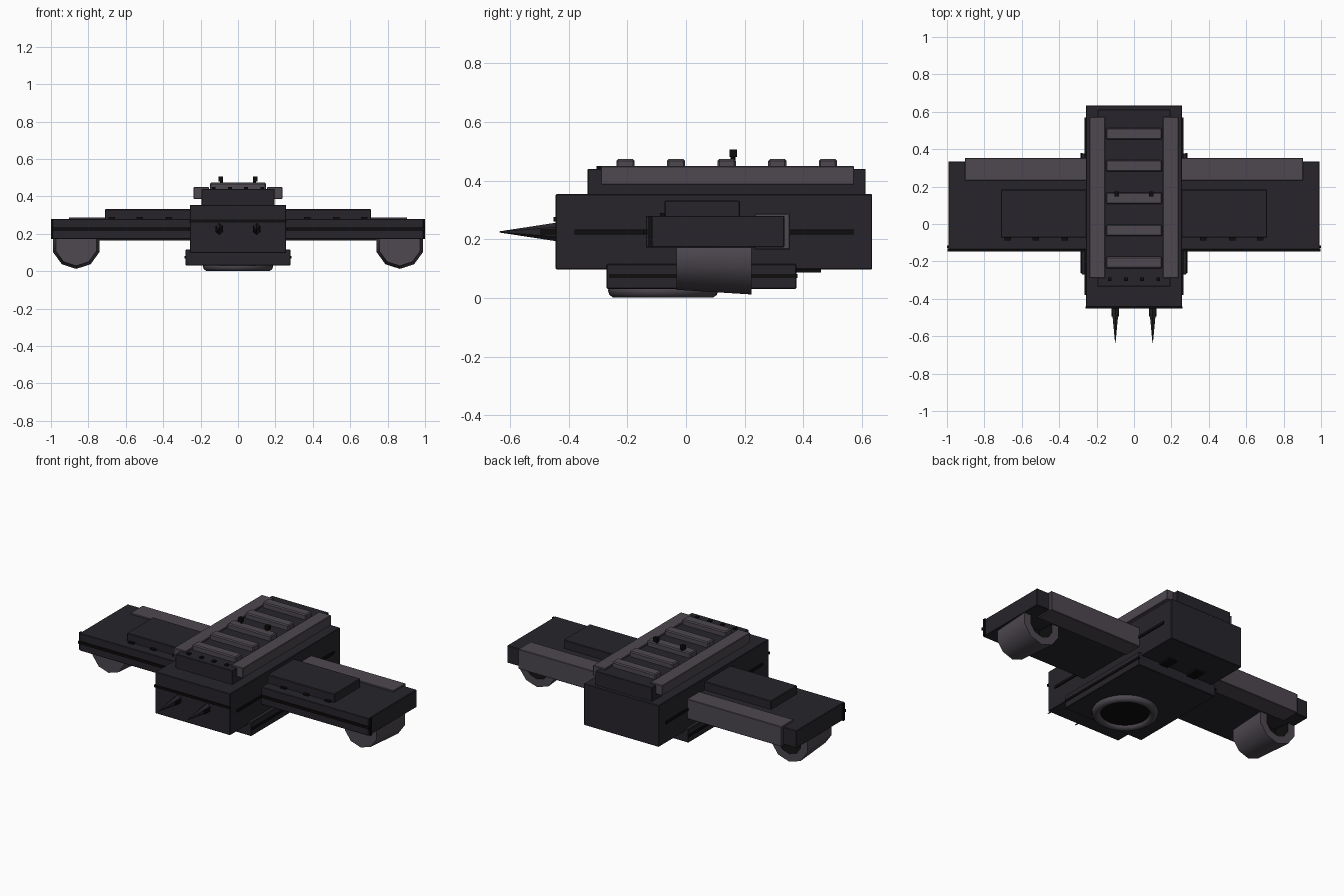
import bpy, math

if "Cube" in bpy.data.objects:
    bpy.data.objects.remove(bpy.data.objects["Cube"])

def material(name, r, g, b):
    m = bpy.data.materials.new(name)
    m.diffuse_color = (r, g, b, 1)
    m.use_nodes = True
    m.node_tree.nodes["Principled BSDF"].inputs["Base Color"].default_value = m.diffuse_color
    return m

HULL = material("dark_hull", 0.02, 0.018, 0.023)
PLATE = material("grey_plate", 0.075, 0.065, 0.08)
BLACK = material("black_trim", 0.004, 0.004, 0.004)

def finish(ob, name, mat, angle=None):
    ob.name = name
    ob.data.materials.append(mat)
    if angle:
        bpy.ops.object.shade_smooth_by_angle(angle=math.radians(angle))
    return ob

def box(name, x, y, z, mat, bevel=0.0):
    """Box from (min, max) ranges on each axis."""
    r = (x, y, z)
    bpy.ops.mesh.primitive_cube_add(size=1, location=[(a + b) / 2 for a, b in r])
    ob = bpy.context.object
    ob.scale = [b - a for a, b in r]
    bpy.ops.object.transform_apply(location=False, rotation=False, scale=True)
    if bevel:
        m = ob.modifiers.new("bevel", 'BEVEL')
        m.width, m.segments = bevel, 1
    return finish(ob, name, mat)

def pair(name, x, y, z, mat, bevel=0.0):
    box(name + "_right", x, y, z, mat, bevel)
    box(name + "_left", (-x[1], -x[0]), y, z, mat, bevel)

# Central hull, belly and upper deck
box("main_hull", (-0.257, 0.257), (-0.444, 0.634), (0.097, 0.354), HULL, 0.003)
box("belly_block", (-0.28, 0.28), (-0.27, 0.376), (0.031, 0.115), HULL, 0.003)
box("upper_deck", (-0.195, 0.195), (-0.335, 0.612), (0.35, 0.44), HULL, 0.003)

# Seam strips
box("nose_seam", (-0.26, 0.26), (-0.451, -0.44), (0.261, 0.275), BLACK)
pair("hull_seam", (0.25, 0.264), (-0.38, 0.57), (0.217, 0.233), BLACK)
pair("belly_seam", (0.275, 0.285), (-0.262, 0.38), (0.068, 0.082), BLACK)
pair("tail_hatch", (0.07, 0.13), (0.376, 0.46), (0.086, 0.1), BLACK)

# Deck rails and cross ribs
pair("deck_rail", (0.155, 0.238), (-0.29, 0.573), (0.386, 0.449), PLATE, 0.003)
for i in range(5):
    y = -0.206 + i * 0.1723
    box(f"deck_rib_{i}", (-0.15, 0.15), (y - 0.031, y + 0.031), (0.43, 0.473), PLATE, 0.006)
for i, x in enumerate((-0.13, -0.043, 0.043, 0.13)):
    box(f"deck_lamp_{i}", (x - 0.01, x + 0.01), (-0.305, -0.285), (0.434, 0.449), BLACK)

# Small deck posts with heads
for s in (-1, 1):
    box("post_head", (s * 0.092 - 0.013, s * 0.092 + 0.013), (0.148, 0.173), (0.48, 0.505), BLACK)
    bpy.ops.mesh.primitive_cylinder_add(vertices=8, radius=0.008, depth=0.07,
                                        location=(s * 0.085, 0.16, 0.463), rotation=(0, s * 0.2, 0))
    finish(bpy.context.object, "post_stem", BLACK)

# Wings with panel, rear flap, edge trim and lamps
pair("wing", (0.25, 0.992), (-0.137, 0.335), (0.172, 0.28), HULL, 0.003)
pair("wing_panel", (0.2, 0.712), (-0.073, 0.184), (0.275, 0.332), HULL, 0.004)
pair("wing_flap", (0.24, 0.903), (0.233, 0.354), (0.165, 0.288), PLATE, 0.003)
pair("leading_edge_trim", (0.25, 0.997), (-0.146, -0.13), (0.218, 0.233), BLACK)
pair("wingtip_trim", (0.985, 1.0), (-0.128, -0.114), (0.172, 0.28), BLACK)
for i, x in enumerate((0.37, 0.525, 0.675)):
    pair(f"wing_lamp_{i}", (x - 0.018, x + 0.018), (-0.089, -0.071), (0.275, 0.289), BLACK)

# Ten-sided engine pods under the wingtips, hollow at the back
for s in (-1, 1):
    rings = [(0.0, -0.033), (0.115, -0.033), (0.131, 0.223), (0.082, 0.223), (0.075, 0.12)]
    verts, faces, n = [], [], 10
    for r, y in rings[1:]:
        for k in range(n):
            a = -math.pi / 2 + 2 * math.pi * k / n
            verts.append((s * 0.865 + r * math.cos(a), y, 0.143 + r * math.sin(a)))
    faces.append(list(range(n)))
    for j in range(3):
        for k in range(n):
            k2 = (k + 1) % n
            faces.append((j * n + k, (j + 1) * n + k, (j + 1) * n + k2, j * n + k2))
    faces.append([3 * n + k for k in reversed(range(n))])
    me = bpy.data.meshes.new("engine_pod")
    me.from_pydata(verts, [], faces)
    ob = bpy.data.objects.new("engine_pod", me)
    bpy.context.collection.objects.link(ob)
    bpy.ops.object.select_all(action='DESELECT')
    ob.select_set(True)
    bpy.context.view_layer.objects.active = ob
    finish(ob, "engine_pod", PLATE, 40)
    me.materials.append(BLACK)
    for p in me.polygons[1 + 2 * n:]:
        p.material_index = 1

# Nose spikes
for s in (-1, 1):
    bpy.ops.mesh.primitive_cone_add(vertices=6, radius1=0.032, radius2=0.002, depth=0.197,
                                    location=(s * 0.1, -0.537, 0.225), rotation=(math.pi / 2, 0, 0))
    ob = bpy.context.object
    ob.scale = (0.72, 1, 1)
    finish(ob, "nose_spike", HULL)
    box("spike_mount", (s * 0.1 - 0.02, s * 0.1 + 0.02), (-0.495, -0.44), (0.214, 0.235), BLACK)

# Belly ring and dark port
bpy.ops.mesh.primitive_torus_add(major_segments=32, minor_segments=10, major_radius=0.162,
                                 minor_radius=0.026, location=(0, -0.078, 0.026))
finish(bpy.context.object, "belly_ring", PLATE, 50)
bpy.ops.mesh.primitive_cylinder_add(vertices=32, radius=0.15, depth=0.02, location=(0, -0.078, 0.03))
finish(bpy.context.object, "belly_port", BLACK)
